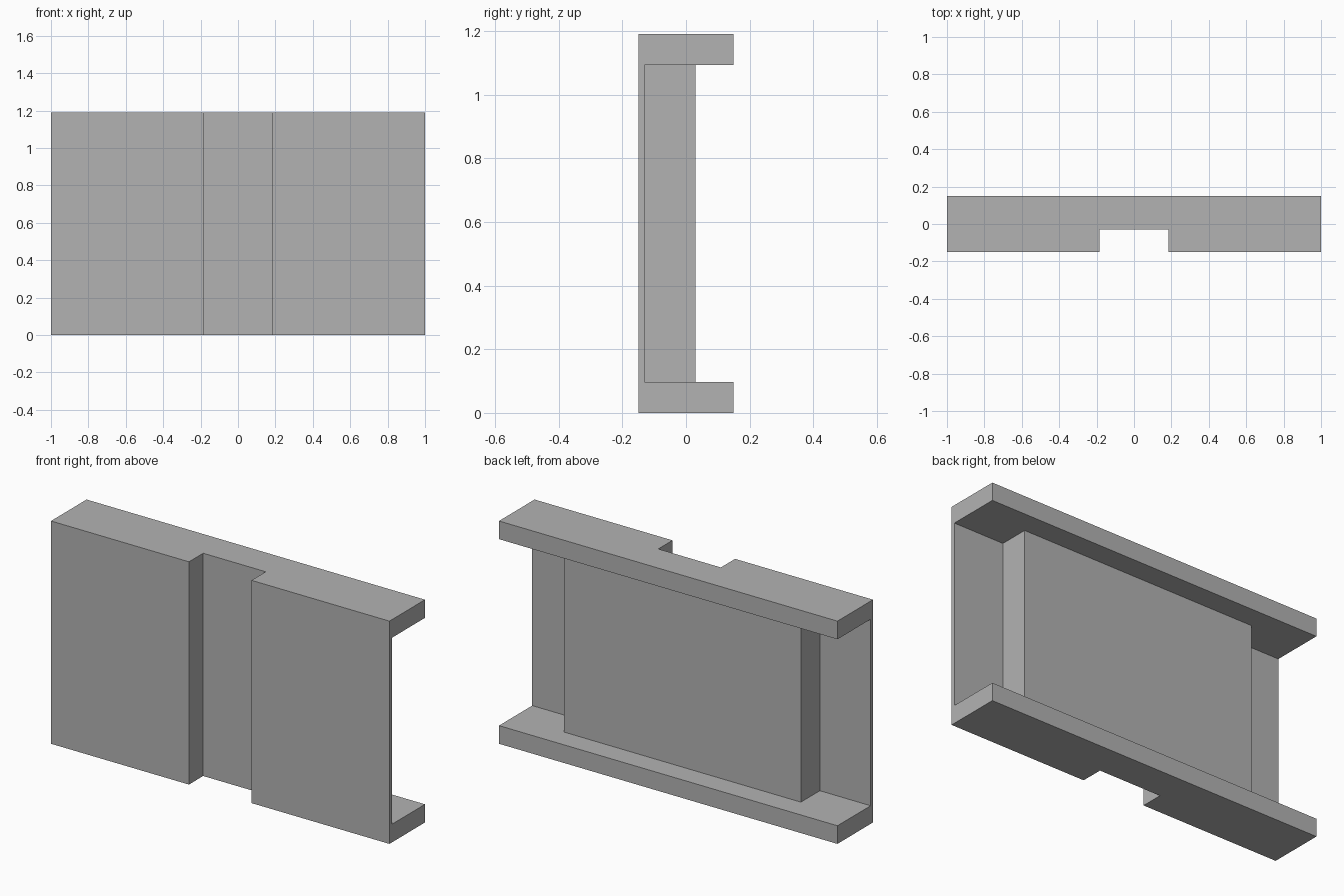
import bpy
import bmesh

cube = bpy.data.objects.get("Cube")
if cube:
    bpy.data.objects.remove(cube, do_unlink=True)

HEIGHT = 1.19
FLANGE = 0.097
HALF_DEPTH = 0.15
WEB_BACK = -0.13
BLOCK_BACK = 0.03
BLOCK_HALF = 0.70
GROOVE_HALF = 0.185
GROOVE_BACK = -0.03

grey = bpy.data.materials.new("plain grey")
grey.use_nodes = True
colour = (0.45, 0.45, 0.45, 1)
grey.diffuse_color = colour
grey.node_tree.nodes["Principled BSDF"].inputs["Base Color"].default_value = colour


def prism(name, half_outline, bottom, top):
    """Mirror a half plan outline across x = 0 and extrude it upward."""
    outline = half_outline + [(-x, y) for x, y in reversed(half_outline)]
    bm = bmesh.new()
    base = bm.faces.new([bm.verts.new((x, y, bottom)) for x, y in outline])
    raised = bmesh.ops.extrude_face_region(bm, geom=[base])["geom"]
    for v in raised:
        if isinstance(v, bmesh.types.BMVert):
            v.co.z = top
    bmesh.ops.recalc_face_normals(bm, faces=bm.faces)
    mesh = bpy.data.meshes.new(name)
    bm.to_mesh(mesh)
    bm.free()
    mesh.materials.append(grey)
    obj = bpy.data.objects.new(name, mesh)
    bpy.context.collection.objects.link(obj)
    return obj


# Panel with the full-height groove in its front
panel = prism("panel", [
    (GROOVE_HALF, GROOVE_BACK), (GROOVE_HALF, -HALF_DEPTH),
    (1, -HALF_DEPTH), (1, HALF_DEPTH)], 0, HEIGHT)

# Recess between the flanges, leaving a thin web and a raised centre block
recess = prism("recess_cutter", [
    (BLOCK_HALF, BLOCK_BACK), (BLOCK_HALF, WEB_BACK),
    (1.1, WEB_BACK), (1.1, 0.2)], FLANGE, HEIGHT - FLANGE)
recess.hide_render = True

cut = panel.modifiers.new("back recess", "BOOLEAN")
cut.operation = "DIFFERENCE"
cut.solver = "EXACT"
cut.object = recess
bpy.context.view_layer.objects.active = panel
bpy.ops.object.modifier_apply(modifier=cut.name)
bpy.data.objects.remove(recess, do_unlink=True)
